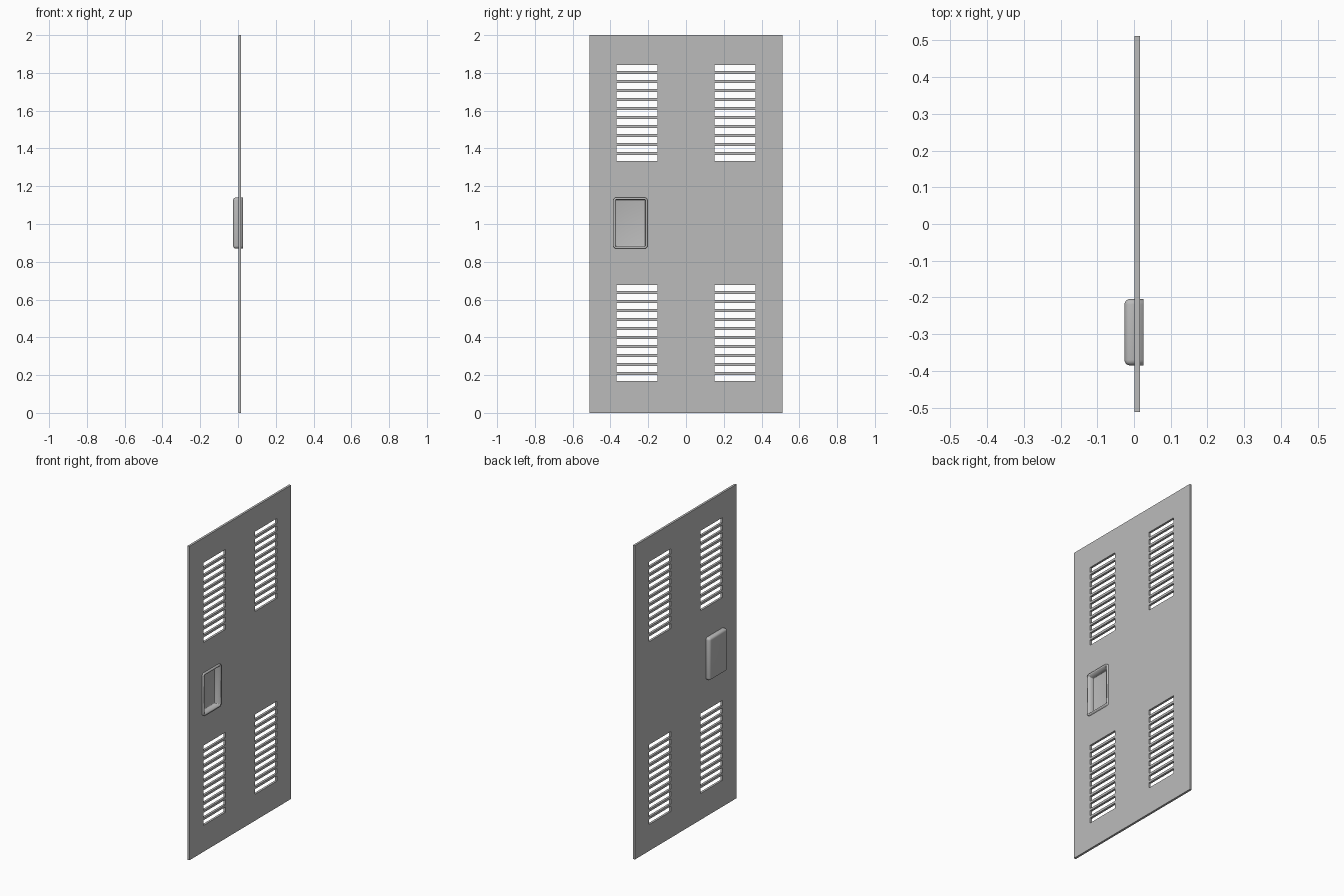
import bpy, bmesh

if "Cube" in bpy.data.objects:
    bpy.data.objects.remove(bpy.data.objects["Cube"])

# One plain grey metal
grey = bpy.data.materials.new("grey_metal")
grey.use_nodes = True
color = (0.5, 0.5, 0.5, 1)
grey.diffuse_color = color
grey.node_tree.nodes["Principled BSDF"].inputs["Base Color"].default_value = color

PANEL_Y, PANEL_Z = 0.512, 2.0
PANEL_FRONT, PANEL_THICK = 0.016, 0.014
TRAY = (-0.385, -0.204, 0.87, 1.14)      # y0, y1, z0, z1
TRAY_BACK, TRAY_FRONT, WALL = -0.026, 0.026, 0.011
SLOT_H, PITCH, SLOTS = 0.033, 0.0476, 11


def make_object(name, bm):
    mesh = bpy.data.meshes.new(name)
    bm.to_mesh(mesh)
    bm.free()
    obj = bpy.data.objects.new(name, mesh)
    bpy.context.collection.objects.link(obj)
    mesh.materials.append(grey)
    return obj


def solidify(obj, thickness):
    mod = obj.modifiers.new("thickness", 'SOLIDIFY')
    mod.thickness = thickness
    mod.offset = -1
    mod.use_even_offset = True


# Openings: four banks of vent slots and one for the handle
inset = 0.006
holes = [(TRAY[0] + inset, TRAY[1] - inset, TRAY[2] + inset, TRAY[3] - inset)]
for y0 in (-0.368, 0.15):
    for base in (0.168, 1.333):
        for i in range(SLOTS):
            z0 = base + i * PITCH
            holes.append((y0, y0 + 0.218, z0, z0 + SLOT_H))

# Door panel: a grid split along every opening, with the openings left out
ys = sorted({-PANEL_Y, PANEL_Y} | {y for h in holes for y in h[:2]})
zs = sorted({0.0, PANEL_Z} | {z for h in holes for z in h[2:]})
bm = bmesh.new()
grid = [[bm.verts.new((PANEL_FRONT, y, z)) for z in zs] for y in ys]
for i in range(len(ys) - 1):
    for j in range(len(zs) - 1):
        cy, cz = (ys[i] + ys[i + 1]) / 2, (zs[j] + zs[j + 1]) / 2
        if not any(h[0] < cy < h[1] and h[2] < cz < h[3] for h in holes):
            bm.faces.new((grid[i][j], grid[i + 1][j],
                          grid[i + 1][j + 1], grid[i][j + 1]))
bmesh.ops.delete(bm, geom=[v for v in bm.verts if not v.link_faces], context='VERTS')
panel = make_object("door_panel", bm)
solidify(panel, PANEL_THICK)

# Recessed handle: open-fronted box with rounded corners and back edges
bm = bmesh.new()
bmesh.ops.create_cube(bm, size=1)
for v in bm.verts:
    v.co = (TRAY_FRONT if v.co.x > 0 else TRAY_BACK,
            TRAY[1] if v.co.y > 0 else TRAY[0],
            TRAY[3] if v.co.z > 0 else TRAY[2])
front = [f for f in bm.faces if f.normal.x > 0.5]
bmesh.ops.delete(bm, geom=front, context='FACES')
edges = [e for e in bm.edges if not e.is_boundary]
bmesh.ops.bevel(bm, geom=edges, offset=0.015, segments=4, profile=0.5, affect='EDGES')
tray = make_object("recessed_handle", bm)
solidify(tray, WALL)
bpy.ops.object.select_all(action='DESELECT')
tray.select_set(True)
bpy.context.view_layer.objects.active = tray
bpy.ops.object.shade_smooth_by_angle(angle=0.6)
